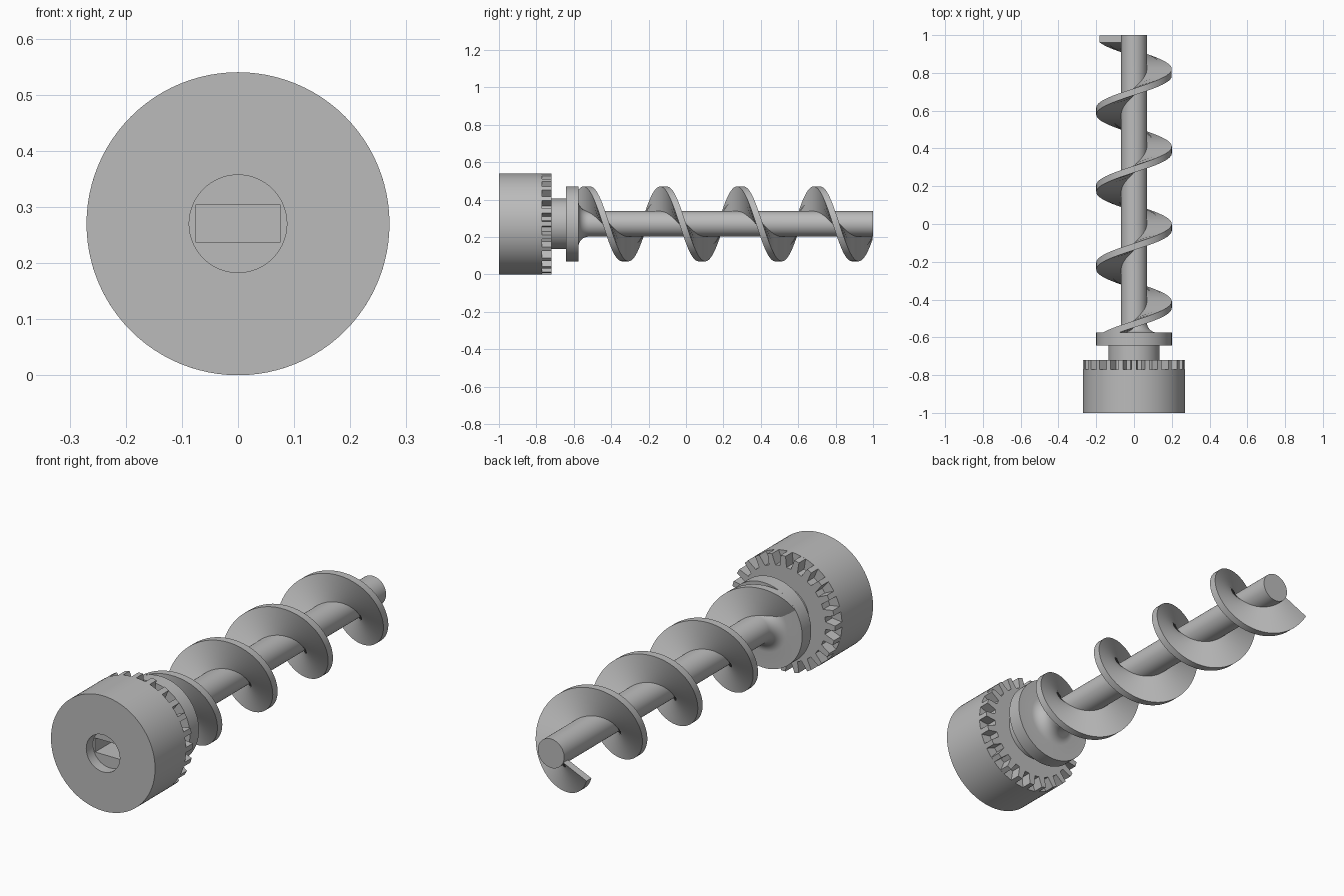
import bpy, bmesh
from math import sin, cos, pi, radians

if "Cube" in bpy.data.objects:
    bpy.data.objects.remove(bpy.data.objects["Cube"])

AXIS_Z = 0.27
HEAD_R, FLIGHT_R, SHAFT_R = 0.27, 0.2, 0.068

grey = bpy.data.materials.new("plain grey")
grey.use_nodes = True
grey.diffuse_color = (0.5, 0.5, 0.5, 1)
grey.node_tree.nodes["Principled BSDF"].inputs["Base Color"].default_value = (0.5, 0.5, 0.5, 1)


def polar(r, a, y):
    """Point around the long axis; a = 0 is straight up, turning towards +x."""
    return (r * sin(a), y, AXIS_Z + r * cos(a))


def finish(bm, name, smooth=True):
    bmesh.ops.recalc_face_normals(bm, faces=bm.faces)
    mesh = bpy.data.meshes.new(name)
    bm.to_mesh(mesh)
    bm.free()
    mesh.materials.append(grey)
    obj = bpy.data.objects.new(name, mesh)
    bpy.context.collection.objects.link(obj)
    if smooth:
        bpy.ops.object.select_all(action='DESELECT')
        obj.select_set(True)
        bpy.context.view_layer.objects.active = obj
        bpy.ops.object.shade_smooth_by_angle(angle=radians(30))
    return obj


def loft(bm, rings):
    """Skin equal-length closed rings and cap both ends."""
    rings = [[bm.verts.new(p) for p in ring] for ring in rings]
    n = len(rings[0])
    for a, b in zip(rings, rings[1:]):
        for i in range(n):
            j = (i + 1) % n
            bm.faces.new((a[i], a[j], b[j], b[i]))
    bm.faces.new(rings[0])
    bm.faces.new(rings[-1])


def lathe(name, profile, n=96):
    bm = bmesh.new()
    loft(bm, [[polar(r, 2 * pi * i / n, y) for i in range(n)] for r, y in profile])
    return finish(bm, name)


# Drive head with a round counterbore
head = lathe("drive_head", [(0.087, -0.95), (0.087, -1), (HEAD_R, -1), (HEAD_R, -0.77)])

# Rectangular drive socket cut behind the counterbore
bm = bmesh.new()
loft(bm, [[(sx * 0.076, y, AXIS_Z + sz * 0.033)
           for sx, sz in ((-1, -1), (1, -1), (1, 1), (-1, 1))] for y in (-0.97, -0.785)])
cutter = finish(bm, "socket_cutter", smooth=False)
cutter.hide_render = True
cut = head.modifiers.new("socket", 'BOOLEAN')
cut.operation = 'DIFFERENCE'
cut.solver = 'EXACT'
cut.object = cutter
bpy.context.view_layer.objects.active = head
bpy.ops.object.modifier_apply(modifier=cut.name)
bpy.data.objects.remove(cutter)

# Toothed ring behind the head
TEETH = 24
pitch_angle = 2 * pi / TEETH
outline = []
for t in range(TEETH):
    for offset, r in ((-0.3, 0.22), (-0.17, HEAD_R), (0.17, HEAD_R), (0.3, 0.22)):
        outline.append((r, (t + offset) * pitch_angle))
bm = bmesh.new()
loft(bm, [[polar(r, a, y) for r, a in outline] for y in (-0.775, -0.72)])
finish(bm, "gear_ring", smooth=False)

# Neck, flange, fillet and shaft as one turned body
fillet = 0.055
profile = [(0.135, -0.73), (0.135, -0.642), (FLIGHT_R, -0.642), (FLIGHT_R, -0.575)]
for i in range(9):
    a = i / 8 * pi / 2
    profile.append((SHAFT_R + fillet * (1 - sin(a)), -0.575 + fillet * (1 - cos(a))))
profile.append((SHAFT_R, 1))
lathe("shaft_and_flange", profile)

# Screw flight: a rectangular section swept along a helix
PITCH, TOP_Y, HALF = 0.41, 0.70, 0.018
START, END, STEPS = -0.6, 0.98, 280
bm = bmesh.new()
rings = []
for i in range(STEPS + 1):
    y = START + (END - START) * i / STEPS
    a = 2 * pi * (y - TOP_Y) / PITCH
    rings.append([polar(r, a, y + d) for r, d in (
        (0.055, -HALF), (FLIGHT_R, -HALF), (FLIGHT_R, HALF), (0.055, HALF))])
loft(bm, rings)
finish(bm, "screw_flight")
